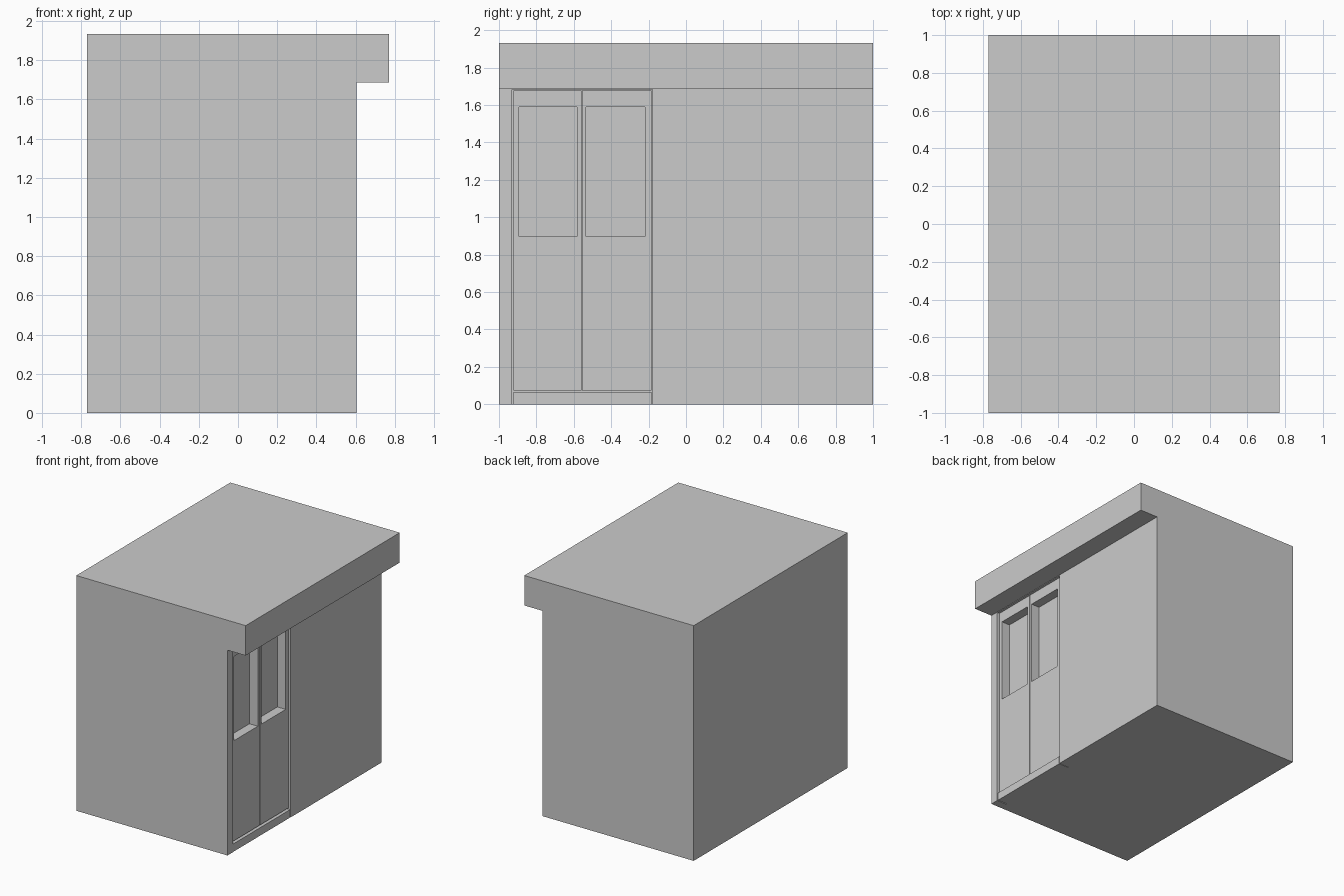
import bpy, bmesh
from mathutils import Vector

if "Cube" in bpy.data.objects:
    bpy.data.objects.remove(bpy.data.objects["Cube"])


def extrude_profile(name, points, y0, y1):
    """Extrude an (x, z) outline along y."""
    bm = bmesh.new()
    face = bm.faces.new([bm.verts.new((x, y0, z)) for x, z in points])
    ext = bmesh.ops.extrude_face_region(bm, geom=[face])
    moved = [g for g in ext["geom"] if isinstance(g, bmesh.types.BMVert)]
    bmesh.ops.translate(bm, verts=moved, vec=Vector((0, y1 - y0, 0)))
    bmesh.ops.recalc_face_normals(bm, faces=bm.faces)
    mesh = bpy.data.meshes.new(name)
    bm.to_mesh(mesh)
    bm.free()
    obj = bpy.data.objects.new(name, mesh)
    bpy.context.collection.objects.link(obj)
    return obj


def box(name, x, y, z):
    outline = [(x[0], z[0]), (x[1], z[0]), (x[1], z[1]), (x[0], z[1])]
    return extrude_profile(name, outline, *y)


def cut(obj, cutter):
    mod = obj.modifiers.new("cut", "BOOLEAN")
    mod.operation = "DIFFERENCE"
    mod.solver = "EXACT"
    mod.object = cutter
    cutter.hide_render = True
    cutter.hide_set(True)


WALL, BACK, DOOR = 0.605, 0.512, 0.588   # wall face, recess floor, door face

# Cabin block with overhanging header on the right side
cabin = extrude_profile("cabin_body", [
    (-0.77, 0), (WALL, 0), (WALL, 1.687), (0.77, 1.687), (0.77, 1.933), (-0.77, 1.933)], -1, 1)

# Doorway recess
cut(cabin, box("doorway_cutter", (BACK, 0.7), (-0.93, -0.18), (-0.1, 1.683)))

# Two door leaves, each with a deep window opening
leaves = [("front_door", (-0.923, -0.559), (-0.893, -0.582)),
          ("rear_door", (-0.555, -0.185), (-0.535, -0.22))]
for name, span, window in leaves:
    door = box(name, (BACK - 0.01, DOOR), span, (0.075, 1.679))
    cut(door, box(name + "_window_cutter", (0.4, 0.7), window, (0.898, 1.59)))

# Threshold below the doors
box("door_sill", (BACK - 0.01, 0.603), (-0.923, -0.185), (0, 0.065))
